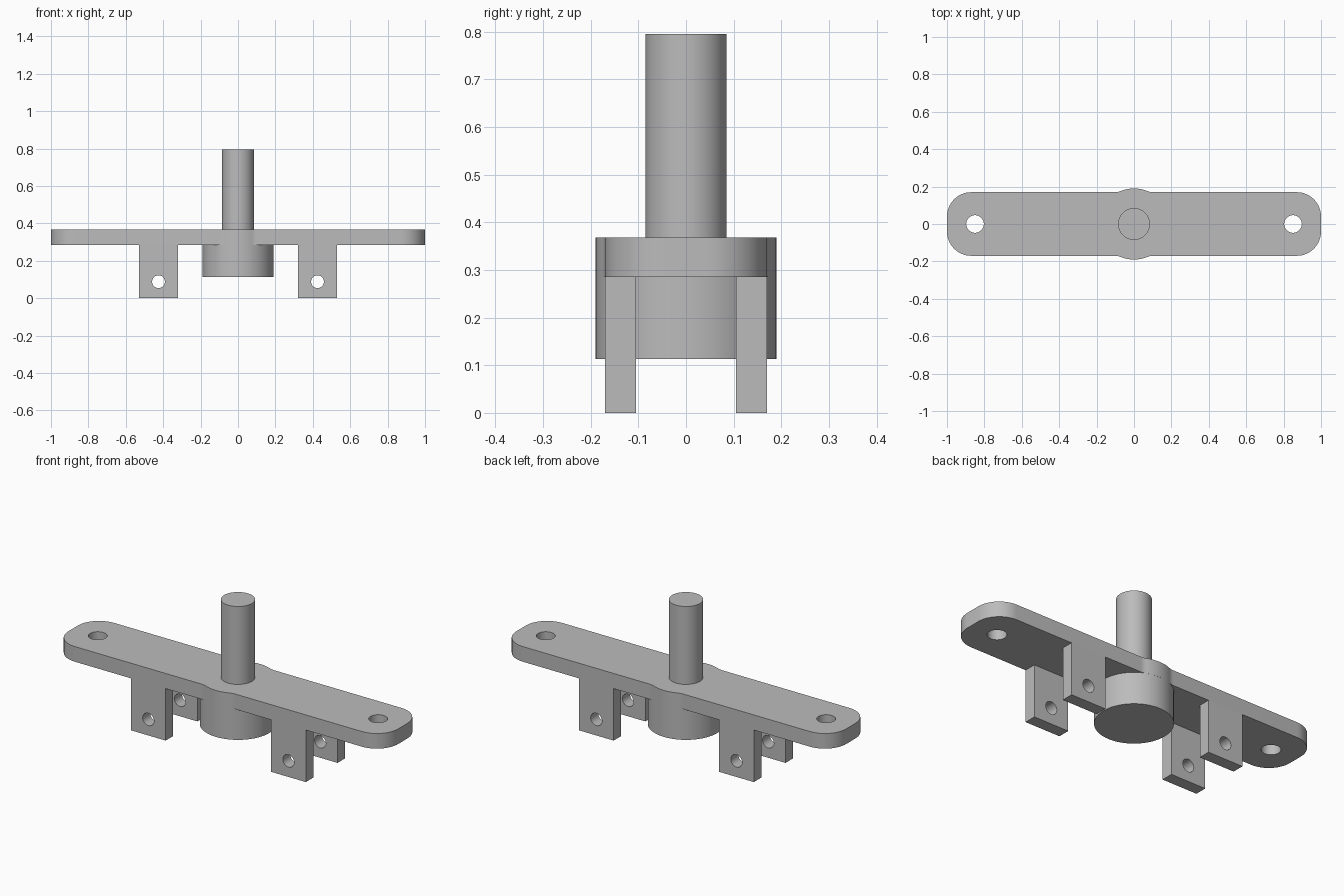
import bpy, bmesh
from math import sin, cos, pi, sqrt, atan2
from mathutils import Matrix, Vector

cube = bpy.data.objects.get("Cube")
if cube:
    bpy.data.objects.remove(cube, do_unlink=True)

metal = bpy.data.materials.new("plain_grey_metal")
metal.use_nodes = True
grey = (0.5, 0.5, 0.5, 1)
metal.diffuse_color = grey
metal.node_tree.nodes["Principled BSDF"].inputs["Base Color"].default_value = grey

# Shared sizes
HALF_WIDTH, PLATE_BOTTOM, PLATE_TOP = 0.17, 0.285, 0.368
BOSS_RADIUS, CORNER, BLEND = 0.19, 0.13, 0.08


def arc(cx, cy, radius, start, end, steps=16):
    return [(cx + radius * cos(start + (end - start) * i / steps),
             cy + radius * sin(start + (end - start) * i / steps))
            for i in range(steps + 1)]


def extrude_outline(name, outline, bottom, top):
    """Solid prism from a closed outline, smooth around its curves."""
    bm = bmesh.new()
    face = bm.faces.new([bm.verts.new((x, y, bottom)) for x, y in outline])
    result = bmesh.ops.extrude_face_region(bm, geom=[face])
    moved = [g for g in result["geom"] if isinstance(g, bmesh.types.BMVert)]
    bmesh.ops.translate(bm, verts=moved, vec=(0, 0, top - bottom))
    bmesh.ops.recalc_face_normals(bm, faces=bm.faces)
    mesh = bpy.data.meshes.new(name)
    bm.to_mesh(mesh)
    bm.free()
    mesh.materials.append(metal)
    obj = bpy.data.objects.new(name, mesh)
    bpy.context.collection.objects.link(obj)
    return obj


def round_bar(name, radius, bottom, top):
    return extrude_outline(name, arc(0, 0, radius, 0, 2 * pi, 64)[:-1], bottom, top)


def drill(obj, radius, centre, axis):
    """Cut a round hole through the part along an axis."""
    cutter = round_bar("hole_cutter", radius, -0.3, 0.3)
    turn = Vector((0, 0, 1)).rotation_difference(Vector(axis)).to_matrix().to_4x4()
    cutter.data.transform(Matrix.Translation(centre) @ turn)
    cutter.hide_render = True
    mod = obj.modifiers.new("hole", "BOOLEAN")
    mod.operation, mod.solver, mod.object = "DIFFERENCE", "EXACT", cutter
    bpy.context.view_layer.objects.active = obj
    bpy.ops.object.modifier_apply(modifier=mod.name)
    bpy.data.objects.remove(cutter, do_unlink=True)


# Plate: one quarter outline with rounded corner and a blend into the boss
blend_y = HALF_WIDTH + BLEND
blend_x = sqrt((BOSS_RADIUS + BLEND) ** 2 - blend_y ** 2)
meet = atan2(blend_y, blend_x)
quarter = arc(1 - CORNER, HALF_WIDTH - CORNER, CORNER, 0, pi / 2)
quarter += arc(blend_x, blend_y, BLEND, -pi / 2, meet - pi, 8)
quarter += arc(0, 0, BOSS_RADIUS, meet, pi / 2, 12)[1:]
half = quarter + [(-x, y) for x, y in reversed(quarter[:-1])]
outline = half + [(x, -y) for x, y in reversed(half)]
plate = extrude_outline("plate", outline, PLATE_BOTTOM, PLATE_TOP)
for x in (-0.85, 0.85):
    drill(plate, 0.047, (x, 0, 0.32), (0, 0, 1))

# Central boss below the plate and shaft above it
parts = [plate,
         round_bar("boss", BOSS_RADIUS, 0.113, PLATE_BOTTOM),
         round_bar("shaft", 0.085, PLATE_TOP, 0.795)]

# Four drilled lugs hanging flush with the plate sides
for side, sx in (("left", 1), ("right", -1)):
    for end, sy in (("front", -1), ("back", 1)):
        xs, ys = (sx * 0.32, sx * 0.53), (sy * 0.105, sy * HALF_WIDTH)
        corners = [(xs[0], ys[0]), (xs[1], ys[0]), (xs[1], ys[1]), (xs[0], ys[1])]
        lug = extrude_outline(f"lug_{end}_{side}", corners, 0, PLATE_BOTTOM)
        drill(lug, 0.034, (sx * 0.425, sy * 0.14, 0.088), (0, 1, 0))
        parts.append(lug)

# Smooth curved walls, crisp edges
bpy.ops.object.select_all(action="DESELECT")
for part in parts:
    part.select_set(True)
bpy.context.view_layer.objects.active = plate
bpy.ops.object.shade_smooth_by_angle(angle=pi / 6)
